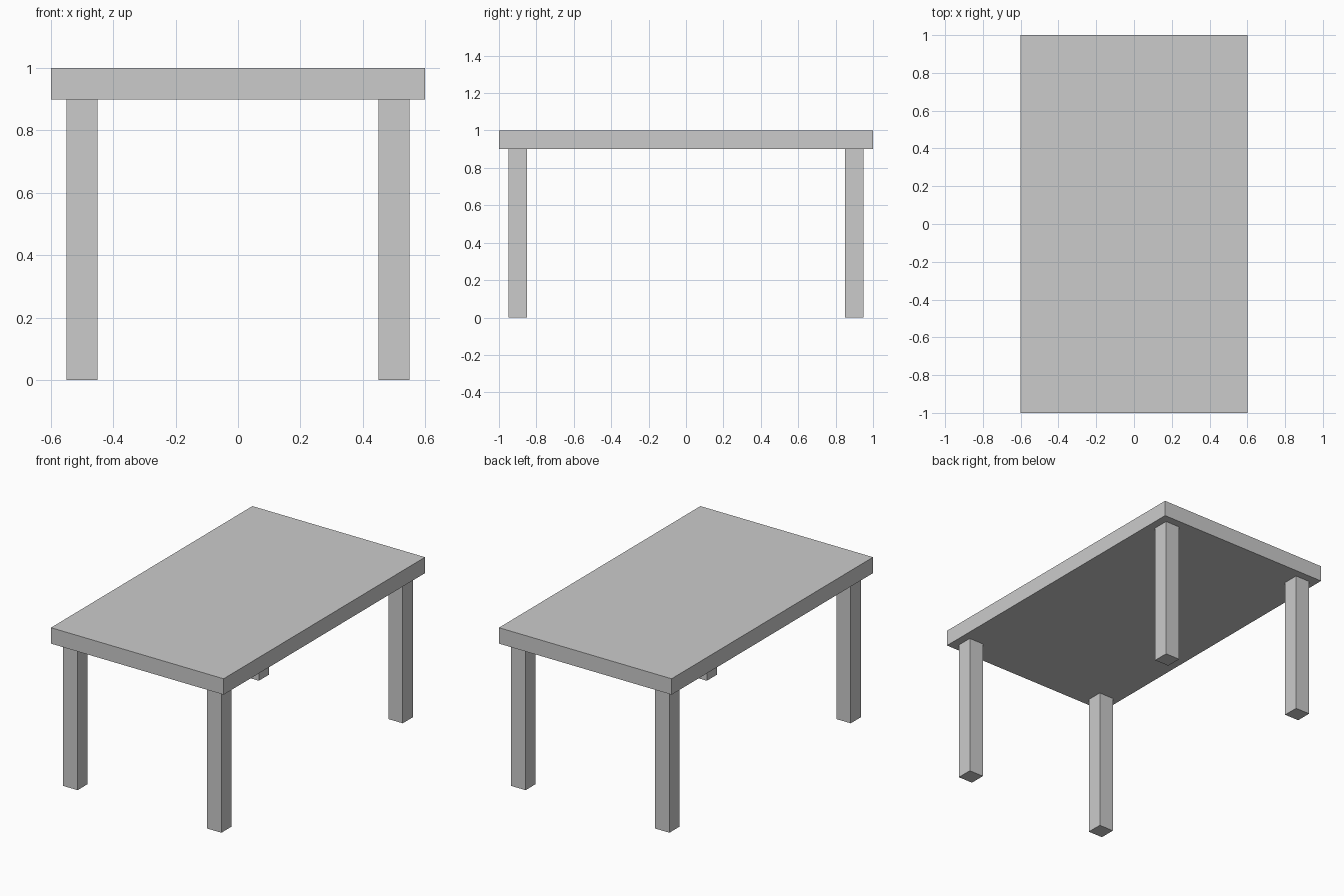
import bpy

if "Cube" in bpy.data.objects:
    bpy.data.objects.remove(bpy.data.objects["Cube"])


def box(name, x, y, z):
    """Add a box spanning the given (min, max) ranges."""
    ranges = (x, y, z)
    bpy.ops.mesh.primitive_cube_add(size=1, location=[(a + b) / 2 for a, b in ranges])
    obj = bpy.context.object
    obj.name = name
    obj.scale = [b - a for a, b in ranges]
    bpy.ops.object.transform_apply(location=False, rotation=False, scale=True)
    return obj


TOP_UNDERSIDE = 0.9
LEG_X, LEG_Y, LEG_HALF = 0.5, 0.9, 0.05

# Table top
box("table_top", (-0.6, 0.6), (-1, 1), (TOP_UNDERSIDE, 1))

# Four square legs, set in slightly from the corners
for side, sx in (("left", -1), ("right", 1)):
    for end, sy in (("front", -1), ("back", 1)):
        cx, cy = sx * LEG_X, sy * LEG_Y
        box(f"{end}_{side}_leg",
            (cx - LEG_HALF, cx + LEG_HALF),
            (cy - LEG_HALF, cy + LEG_HALF),
            (0, TOP_UNDERSIDE))
